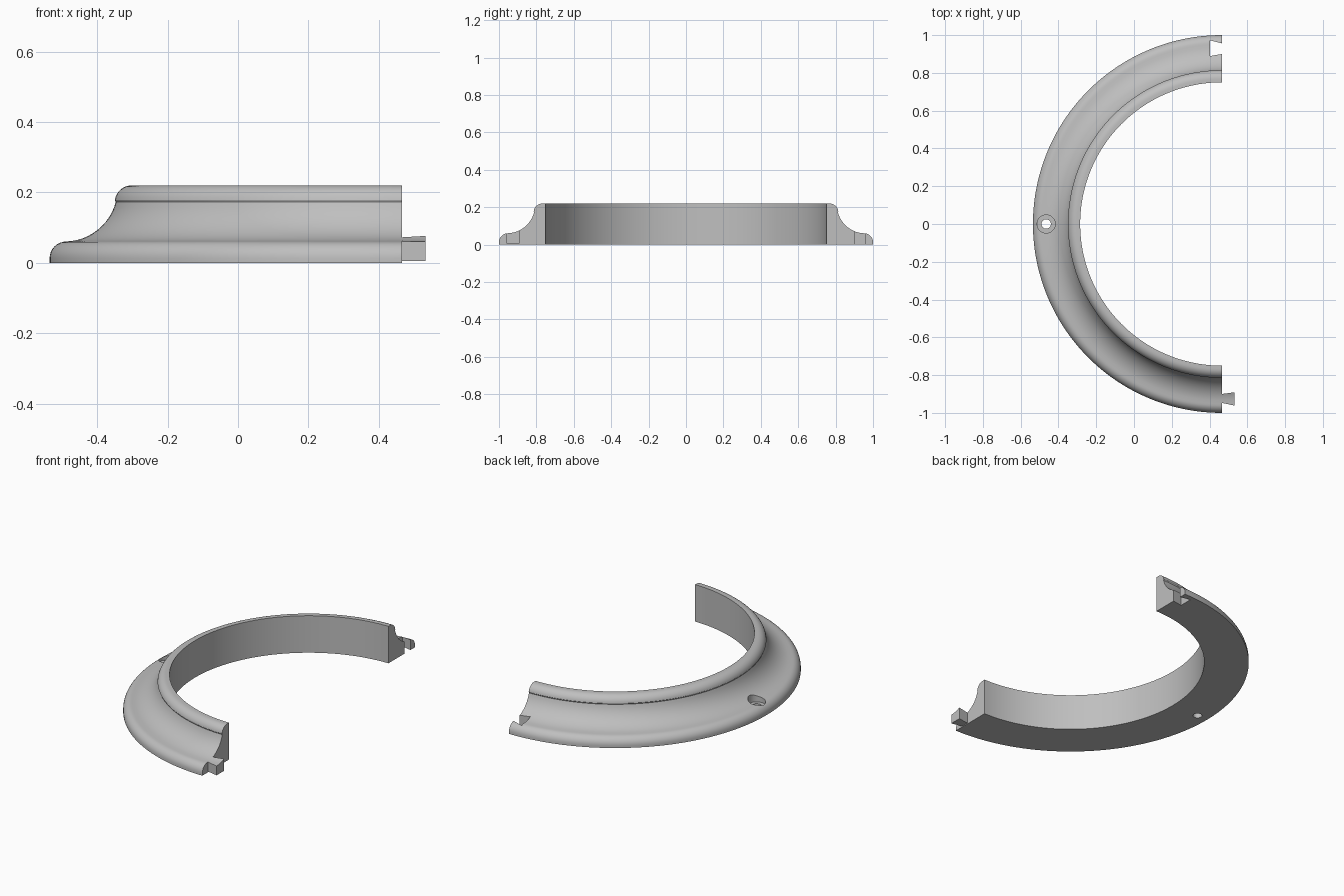
import bpy
import bmesh
from math import sin, cos, pi, radians
from mathutils import Matrix, Vector

if "Cube" in bpy.data.objects:
    bpy.data.objects.remove(bpy.data.objects["Cube"], do_unlink=True)

CENTRE_X = 0.465   # axis of the half ring, also the plane of its cut ends
HOLE_X = -0.465

grey = bpy.data.materials.new("plain grey")
grey.use_nodes = True
colour = (0.52, 0.52, 0.52, 1)
grey.diffuse_color = colour
grey.node_tree.nodes["Principled BSDF"].inputs["Base Color"].default_value = colour


def finish(name, bm):
    bmesh.ops.recalc_face_normals(bm, faces=bm.faces)
    mesh = bpy.data.meshes.new(name)
    bm.to_mesh(mesh)
    bm.free()
    mesh.materials.append(grey)
    obj = bpy.data.objects.new(name, mesh)
    bpy.context.collection.objects.link(obj)
    return obj


def arc(cx, cz, radius, start, end, steps):
    angles = [radians(start + (end - start) * i / steps) for i in range(steps + 1)]
    return [(cx + radius * cos(a), cz + radius * sin(a)) for a in angles]


def sweep(name, rings):
    """Closed solid through a list of matching point loops."""
    bm = bmesh.new()
    loops = [[bm.verts.new(p) for p in ring] for ring in rings]
    n = len(loops[0])
    for a, b in zip(loops, loops[1:]):
        for i in range(n):
            j = (i + 1) % n
            bm.faces.new((a[i], a[j], b[j], b[i]))
    bm.faces.new(loops[0])
    bm.faces.new(loops[-1])
    return finish(name, bm)


def dovetail(name, x0, x1, base, tip, z0, z1):
    """Block whose y range widens from base at x0 to tip at x1."""
    plan = [(x0, base[0]), (x1, tip[0]), (x1, tip[1]), (x0, base[1])]
    return sweep(name, [[(x, y, z) for x, y in plan] for z in (z0, z1)])


def cylinder(name, radius, z0, z1):
    circle = [(HOLE_X + radius * cos(i * pi / 24), radius * sin(i * pi / 24))
              for i in range(48)]
    return sweep(name, [[(x, y, z) for x, y in circle] for z in (z0, z1)])


def boolean(target, cutter, operation):
    mod = target.modifiers.new(cutter.name, "BOOLEAN")
    mod.operation = operation
    mod.solver = "EXACT"
    mod.object = cutter
    bpy.context.view_layer.objects.active = target
    bpy.ops.object.modifier_apply(modifier=mod.name)
    bpy.data.objects.remove(cutter, do_unlink=True)


# Moulded cross-section: straight bore, rounded lip, hollow cove, rounded rim
profile = [(0.75, 0), (0.75, 0.22)]
profile += arc(0.767, 0.172, 0.048, 90, 8, 8)
profile += arc(0.957, 0.2112, 0.15, 195, 267, 12)
profile += arc(0.952, 0.013, 0.048, 90, 0, 8)
profile += [(1, 0)]

# Half ring
STEPS = 120
rings = []
for k in range(STEPS + 1):
    a = pi / 2 + pi * k / STEPS
    rings.append([(CENTRE_X + r * cos(a), r * sin(a), z) for r, z in profile])
half_ring = sweep("half_ring", rings)

# Dovetail socket in the back end, open above and below
boolean(half_ring, dovetail("socket_cutter", CENTRE_X + 0.011, 0.402,
                            (0.902, 0.954), (0.889, 0.972), -0.1, 0.4), "DIFFERENCE")

# Screw hole with a wider recess for the head
boolean(half_ring, cylinder("hole_cutter", 0.025, -0.1, 0.4), "DIFFERENCE")
boolean(half_ring, cylinder("recess_cutter", 0.048, 0.035, 0.4), "DIFFERENCE")

# Dovetail tenon on the front end, its top following the moulding
tenon = sweep("dovetail_tenon", [[(x, -r, z) for r, z in profile]
                                 for x in (CENTRE_X, 0.56)])
boolean(tenon, dovetail("tenon_cutter", CENTRE_X - 0.001, 0.532,
                        (-0.947, -0.9), (-0.961, -0.891), 0.005, 0.4), "INTERSECT")

for obj in (half_ring, tenon):
    bpy.ops.object.select_all(action="DESELECT")
    obj.select_set(True)
    bpy.context.view_layer.objects.active = obj
    bpy.ops.object.shade_smooth_by_angle(angle=radians(30))
